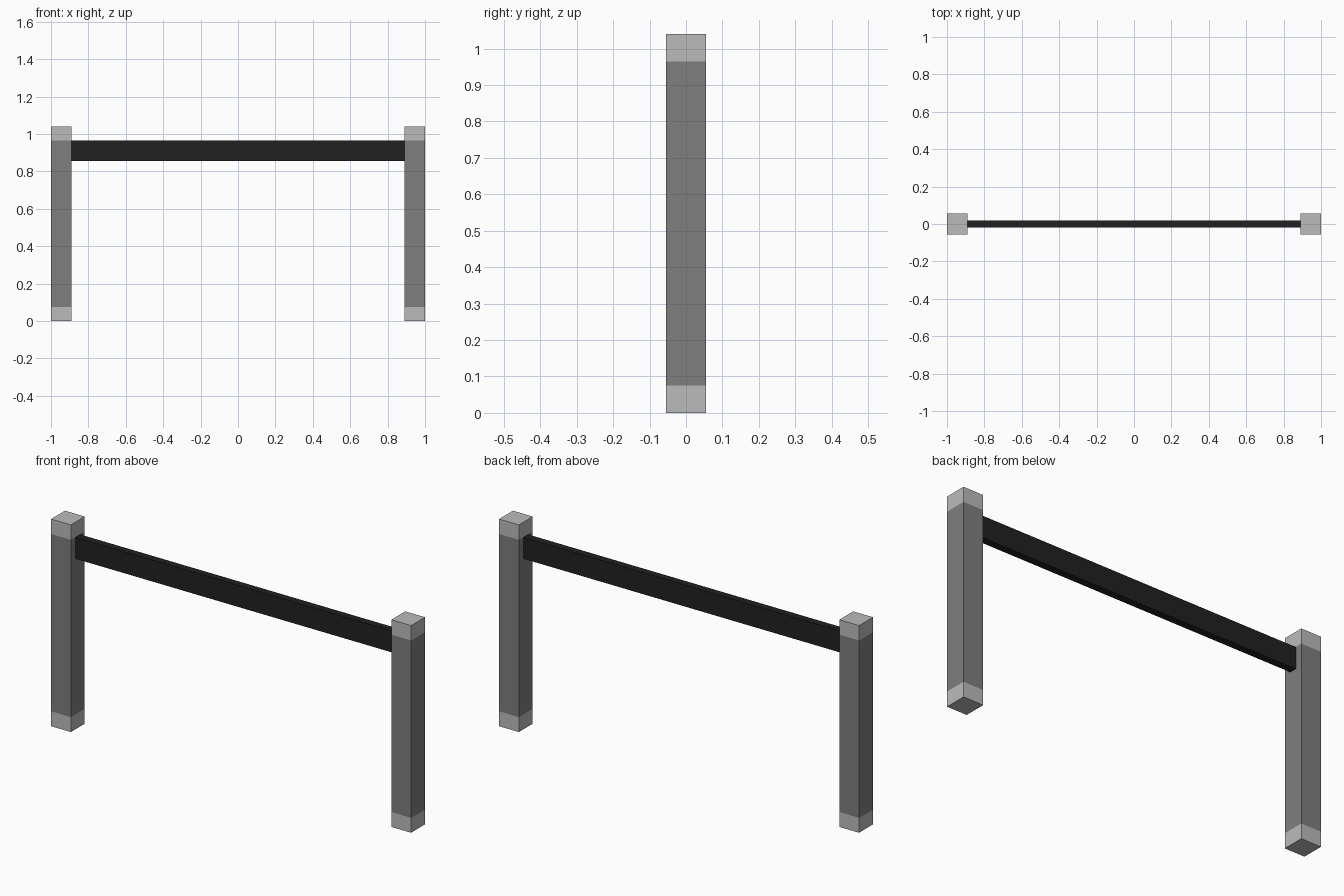
import bpy
import bmesh
from mathutils import Matrix

cube = bpy.data.objects.get("Cube")
if cube:
    bpy.data.objects.remove(cube, do_unlink=True)


def make_material(name, value):
    mat = bpy.data.materials.new(name)
    mat.use_nodes = True
    colour = (value, value, value, 1.0)
    mat.diffuse_color = colour
    mat.node_tree.nodes["Principled BSDF"].inputs["Base Color"].default_value = colour
    return mat


mid_grey = make_material("mid grey", 0.209)
light_grey = make_material("light grey", 0.497)
black = make_material("black", 0.015)

POST = 0.11                       # post width and depth
HEIGHT = 1.04
BAND_LOW, BAND_HIGH = 0.075, 0.965


def box(name, size, centre, materials, cuts=()):
    """Box with optional horizontal cuts."""
    bm = bmesh.new()
    bmesh.ops.create_cube(bm, size=1.0, matrix=Matrix.Translation(centre) @ Matrix.Diagonal((*size, 1.0)))
    for z in cuts:
        bmesh.ops.bisect_plane(bm, geom=bm.verts[:] + bm.edges[:] + bm.faces[:],
                               plane_co=(0, 0, z), plane_no=(0, 0, 1))
    # Bands outside the cuts take the second material
    if cuts:
        for face in bm.faces:
            z = face.calc_center_median().z
            face.material_index = 0 if cuts[0] < z < cuts[1] else 1
    mesh = bpy.data.meshes.new(name)
    bm.to_mesh(mesh)
    bm.free()
    for mat in materials:
        mesh.materials.append(mat)
    obj = bpy.data.objects.new(name, mesh)
    bpy.context.collection.objects.link(obj)
    return obj


# Two square posts with light bands at the foot and top
for side, sign in (("left", 1), ("right", -1)):
    box(side + "_post", (POST, POST, HEIGHT), (sign * (1 - POST / 2), 0, HEIGHT / 2),
        (mid_grey, light_grey), (BAND_LOW, BAND_HIGH))

# Thin rail between the posts
box("rail", (2 - 2 * POST, 0.037, 0.108), (0, 0, 0.91), (black,))
